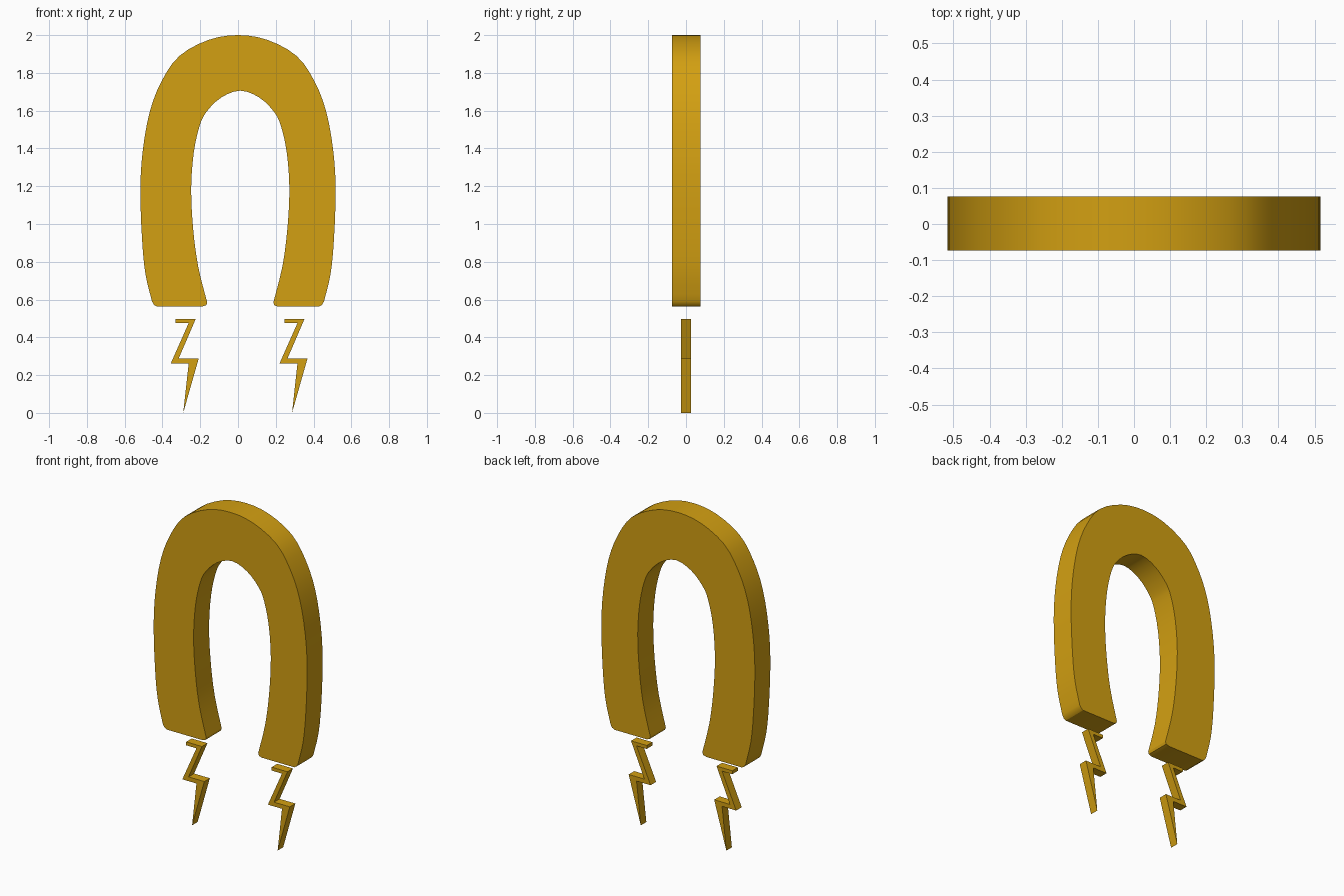
import bpy
import bmesh
import math
from mathutils import Vector

cube = bpy.data.objects.get("Cube")
if cube:
    bpy.data.objects.remove(cube, do_unlink=True)

gold = bpy.data.materials.new("golden yellow")
gold.use_nodes = True
colour = (0.65, 0.35, 0.006, 1)
gold.diffuse_color = colour
gold.node_tree.nodes["Principled BSDF"].inputs["Base Color"].default_value = colour


def slab(name, outline, front, back, smooth=False):
    """Extrude an x-z outline between two depths."""
    bm = bmesh.new()
    face = bm.faces.new([bm.verts.new((x, front, z)) for x, z in outline])
    result = bmesh.ops.extrude_face_region(bm, geom=[face], use_keep_orig=True)
    moved = [g for g in result["geom"] if isinstance(g, bmesh.types.BMVert)]
    bmesh.ops.translate(bm, vec=(0, back - front, 0), verts=moved)
    bmesh.ops.recalc_face_normals(bm, faces=bm.faces)
    mesh = bpy.data.meshes.new(name)
    bm.to_mesh(mesh)
    bm.free()
    mesh.materials.append(gold)
    obj = bpy.data.objects.new(name, mesh)
    bpy.context.collection.objects.link(obj)
    if smooth:
        bpy.ops.object.select_all(action="DESELECT")
        obj.select_set(True)
        bpy.context.view_layer.objects.active = obj
        bpy.ops.object.shade_smooth_by_angle(angle=math.radians(30))
    return obj


def smooth_path(points, steps=3):
    """Pass a rounded line through the points."""
    pts = [Vector(p) for p in points]
    pts = [pts[0]] + pts + [pts[-1]]
    path = []
    for a, b, c, d in zip(pts, pts[1:], pts[2:], pts[3:]):
        for i in range(steps):
            t = i / steps
            path.append(b + (c - a) * t / 2
                        + (a * 2 - b * 5 + c * 4 - d) * t * t / 2
                        + (b * 3 - a - c * 3 + d) * t * t * t / 2)
    return path + [pts[-1]]


def arch(half, centre):
    """Mirror a half line, listed from foot to crown, about a centre."""
    right = [(centre + x, z) for x, z in half]
    left = [(centre - x, z) for x, z in reversed(half[:-1])]
    return smooth_path(right + left)


# Horseshoe magnet body
outer_half = [(.455, .59), (.49, .735), (.508, .92), (.517, 1.18), (.504, 1.39),
              (.467, 1.595), (.405, 1.755), (.31, 1.89), (.155, 1.975), (0, 2)]
inner_half = [(.175, .585), (.223, .775), (.25, .98), (.26, 1.19), (.246, 1.38),
              (.215, 1.52), (.178, 1.595), (.1, 1.67), (0, 1.706)]
foot = .563
outline = arch(outer_half, 0)
outline += [(-.445, .572), (-.43, foot), (-.19, foot), (-.168, .57)]
outline += reversed(arch(inner_half, .012))
outline += [(.192, .57), (.21, foot), (.43, foot), (.445, .572)]
slab("magnet_body", outline, -.073, .076, smooth=True)

# Lightning bolts beneath the two feet
bolt = [(-.043, .497), (.063, .497), (-.027, .288), (.079, .288), (-.003, 0),
        (.026, .262), (-.069, .262), (.026, .476), (-.043, .476)]
for side, x in (("left", .289), ("right", -.287)):
    slab(side + "_lightning_bolt", [(x + px, z) for px, z in bolt], -.027, .026)
